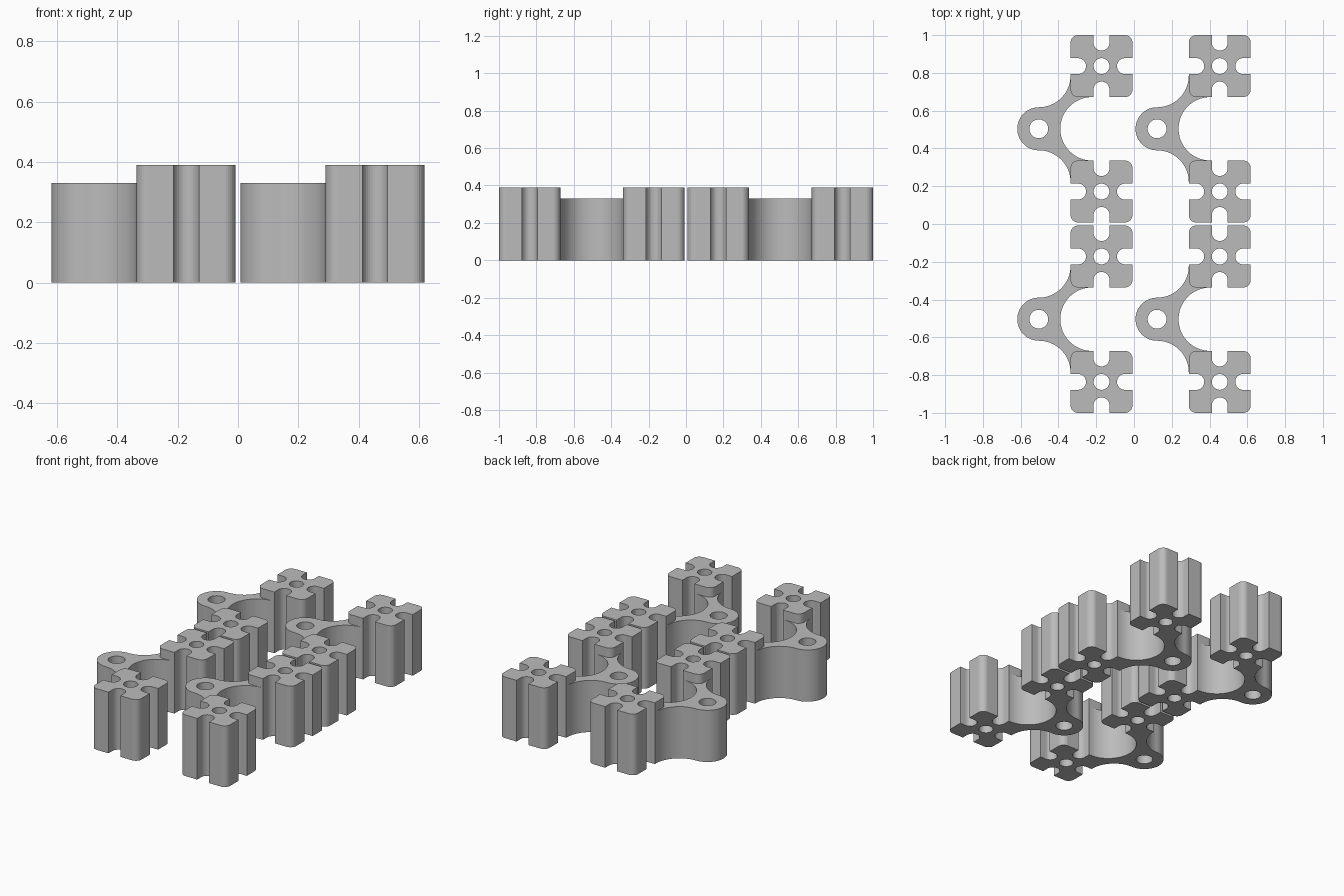
import bpy, bmesh
from math import sin, cos, pi, radians
from mathutils import Matrix, Vector

cube = bpy.data.objects.get("Cube")
if cube:
    bpy.data.objects.remove(cube, do_unlink=True)

grey = bpy.data.materials.new("plain grey")
grey.use_nodes = True
colour = (0.5, 0.5, 0.5, 1)
grey.diffuse_color = colour
grey.node_tree.nodes["Principled BSDF"].inputs["Base Color"].default_value = colour

HALF = 0.164      # half width of a post
SLOT = 0.042      # slot half width
DEPTH = 0.082     # slot depth
CORNER = 0.04     # post corner radius
REACH = 0.332     # post centre from the ring centre, both ways
RING = 0.114      # outer ring radius
SWEEP = REACH - HALF


def arc(cx, cy, r, a, b, n=20):
    angles = [radians(a + (b - a) * i / n) for i in range(n + 1)]
    return [Vector((cx + r * cos(t), cy + r * sin(t), 0)) for t in angles]


def prism(name, loops, height):
    """Extrude an outline with holes into a mesh."""
    bm = bmesh.new()
    for pts in loops:
        verts = [bm.verts.new(p) for p in pts]
        for i, v in enumerate(verts):
            bm.edges.new((verts[i - 1], v))
    bmesh.ops.remove_doubles(bm, verts=bm.verts[:], dist=1e-4)
    bmesh.ops.triangle_fill(bm, edges=bm.edges[:], use_beauty=True)
    base = bm.faces[:]
    top = bmesh.ops.extrude_face_region(bm, geom=base, use_keep_orig=True)["geom"]
    bmesh.ops.translate(bm, vec=(0, 0, height),
                        verts=[g for g in top if isinstance(g, bmesh.types.BMVert)])
    bmesh.ops.recalc_face_normals(bm, faces=bm.faces[:])
    mesh = bpy.data.meshes.new(name)
    bm.to_mesh(mesh)
    bm.free()
    mesh.materials.append(grey)
    return mesh


def place(name, mesh, x, y):
    obj = bpy.data.objects.new(name, mesh)
    obj.location = (x, y, 0)
    bpy.context.collection.objects.link(obj)
    return obj


# Post: four slots and rounded corners around a centre hole
side = ([Vector((HALF, -SLOT, 0))]
        + arc(HALF - DEPTH + SLOT, 0, SLOT, 270, 90, 16)
        + [Vector((HALF, SLOT, 0))]
        + arc(HALF - CORNER, HALF - CORNER, CORNER, 0, 90, 8))
outline = []
for k in range(4):
    outline += [Matrix.Rotation(k * pi / 2, 3, 'Z') @ p for p in side]
post = prism("post", [outline, arc(0, 0, SLOT, 0, 360, 32)[:-1]], 0.39)

# Bracket: ring eye with two curved arms reaching into the posts
end_x = RING + SWEEP
bracket = prism("bracket", [
    arc(0, 0, RING, 90, 270, 32)
    + arc(0, -end_x, SWEEP, 90, 0)
    + [Vector((end_x, -end_x, 0))]
    + arc(end_x, 0, SWEEP, 270, 90, 40)
    + [Vector((end_x, end_x, 0))]
    + arc(0, end_x, SWEEP, 0, -90),
    arc(0, 0, 0.05, 0, 360, 32)[:-1]], 0.33)

# Four identical clips in a two by two layout
parts = []
for row, y in (("front", -0.504), ("back", 0.504)):
    for col, x in (("right", -0.504), ("left", 0.122)):
        tag = f"{row}_{col}"
        parts.append(place(f"{tag}_bracket", bracket, x, y))
        for s, end in ((-1, "near"), (1, "far")):
            parts.append(place(f"{tag}_{end}_post", post, x + REACH, y + s * REACH))

# Smooth the curved walls, keep the rims sharp
for obj in bpy.context.view_layer.objects:
    obj.select_set(obj in parts)
bpy.context.view_layer.objects.active = parts[0]
bpy.ops.object.shade_smooth_by_angle(angle=radians(30))
